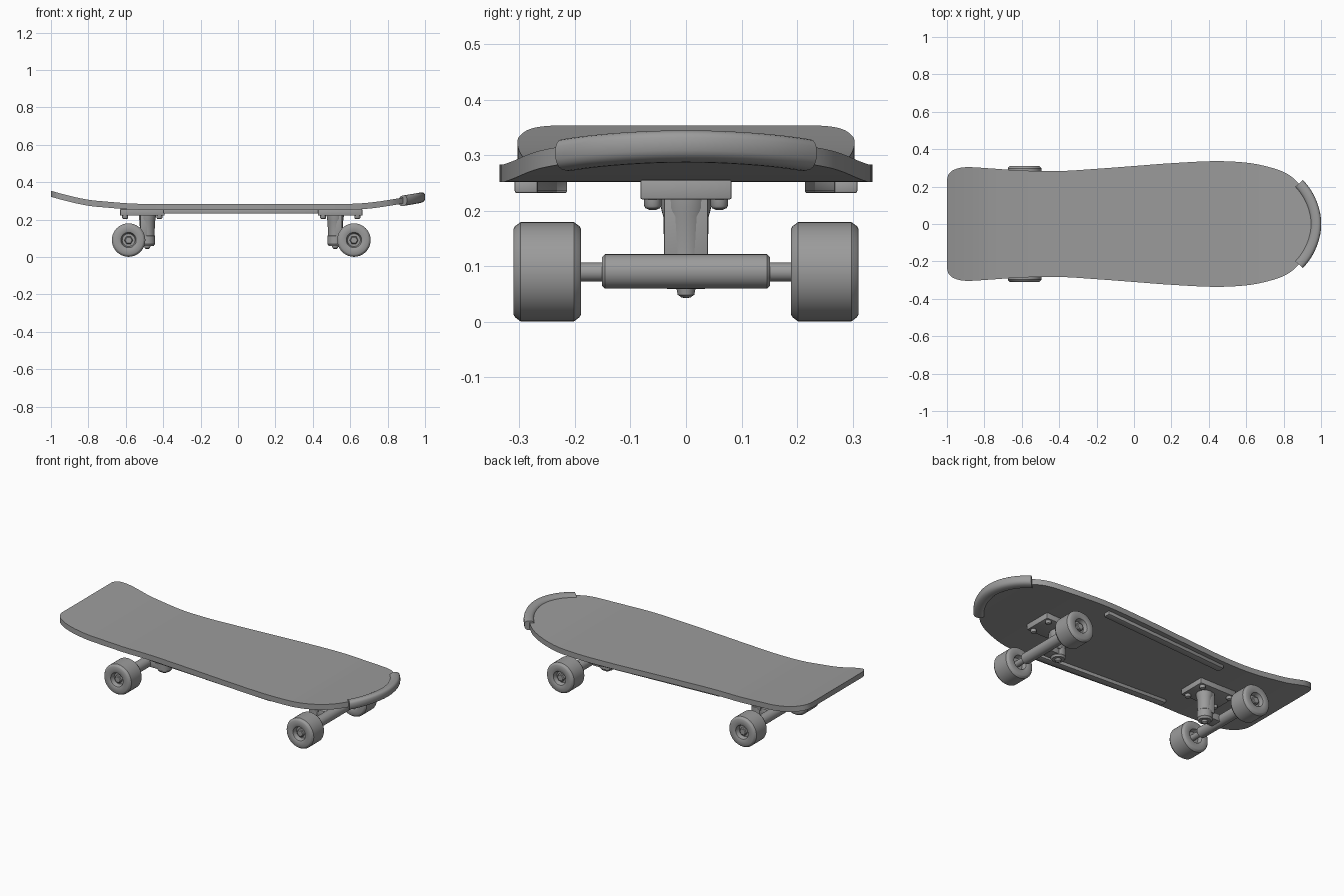
import bpy, bmesh
from math import cos, sin, pi, copysign
from mathutils import Vector

if "Cube" in bpy.data.objects:
    bpy.data.objects.remove(bpy.data.objects["Cube"])

grey = bpy.data.materials.new("dark_grey")
grey.diffuse_color = (.33, .33, .33, 1)
grey.use_nodes = True
grey.node_tree.nodes["Principled BSDF"].inputs["Base Color"].default_value = grey.diffuse_color


def make(name, verts, faces, angle=35, bevel=0):
    me = bpy.data.meshes.new(name)
    me.from_pydata(verts, [], faces)
    bm = bmesh.new()
    bm.from_mesh(me)
    bmesh.ops.remove_doubles(bm, verts=bm.verts, dist=1e-5)
    bmesh.ops.recalc_face_normals(bm, faces=bm.faces)
    if bevel:
        bmesh.ops.bevel(bm, geom=list(bm.edges), offset=bevel, segments=2,
                        affect='EDGES', profile=0.5)
    bm.to_mesh(me)
    bm.free()
    me.materials.append(grey)
    ob = bpy.data.objects.new(name, me)
    bpy.context.collection.objects.link(ob)
    bpy.ops.object.select_all(action='DESELECT')
    ob.select_set(True)
    bpy.context.view_layer.objects.active = ob
    bpy.ops.object.shade_smooth_by_angle(angle=angle * pi / 180)
    return ob


def skin(name, rings, cap=True, closed=False, **kw):
    """Bridge equal-length closed rings into a tube."""
    n = len(rings[0])
    m = len(rings)
    verts = [v for r in rings for v in r]
    faces = [(i * n + j, i * n + (j + 1) % n, (i + 1) % m * n + (j + 1) % n, (i + 1) % m * n + j)
             for i in range(m if closed else m - 1) for j in range(n)]
    if cap and not closed:
        faces += [tuple(range(n)), tuple(range((m - 1) * n, m * n))]
    return make(name, verts, faces, **kw)


def lathe(name, profile, centre, axis, n=32, closed=False):
    """Revolve (radius, height) points around the Y or Z axis."""
    rings = []
    for r, h in profile:
        ring = []
        for k in range(n):
            a, b = r * cos(2 * pi * k / n), r * sin(2 * pi * k / n)
            off = (a, h, b) if axis == 'Y' else (a, b, h)
            ring.append(Vector(centre) + Vector(off))
        rings.append(ring)
    return skin(name, rings, closed=closed)


def box(name, x0, x1, y0, y1, z0, z1, bevel=0.003):
    rings = [[(x, y0, z0), (x, y1, z0), (x, y1, z1), (x, y0, z1)] for x in (x0, x1)]
    return skin(name, rings, bevel=bevel)


def spline(pts, steps):
    out = []
    for i in range(1, len(pts) - 2):
        p0, p1, p2, p3 = [Vector(p) for p in pts[i - 1:i + 3]]
        for k in range(steps):
            t = k / steps
            out.append(0.5 * (2 * p1 + (p2 - p0) * t + (2 * p0 - 5 * p1 + 4 * p2 - p3) * t * t
                              + (3 * p1 - p0 - 3 * p2 + p3) * t ** 3))
    return out + [Vector(pts[-2])]


# Deck: half-width outline along x and kicked-up height profile
outline = spline([(-1, .20), (-1, .235), (-.988, .27), (-.955, .293), (-.89, .304), (-.75, .296),
                  (-.6, .286), (-.4, .283), (-.2, .295), (0, .31), (.2, .325), (.43, .336),
                  (.6, .328), (.72, .305), (.81, .273), (.87, .228), (.925, .16), (.96, .08),
                  (.972, 0), (.96, -.08)], 5)
heights = spline([(-1.1, .385), (-1, .354), (-.9, .327), (-.8, .306), (-.7, .296), (-.57, .286),
                  (-.45, .284), (0, .284), (.5, .284), (.62, .285), (.73, .294), (.86, .314),
                  (1, .338), (1.1, .355)], 4)


def top(x):
    for a, b in zip(heights, heights[1:]):
        if x <= b.x:
            return a.y + (b.y - a.y) * (x - a.x) / (b.x - a.x)
    return heights[-1].y


T = .032
rings = []
for x, w in outline:
    w, z = max(w, 1e-3), top(x)
    rings.append([(x, -w, z - T), (x, w, z - T), (x, w, z), (x, -w, z)])
skin("deck", rings)

# Nose guard: rounded section swept round the front rim
half = [p for p in outline if p.x > .8 and p.y < .228]
path = [Vector((p.x, p.y)) for p in half] + [Vector((p.x, -p.y)) for p in reversed(half[:-1])]
rings = []
for i, p in enumerate(path):
    t = (path[min(i + 1, len(path) - 1)] - path[max(i - 1, 0)]).normalized()
    nrm = Vector((-t.y, t.x))
    ring = []
    for k in range(20):
        a = 2 * pi * k / 20
        c, s = [copysign(abs(v) ** .75, v) for v in (cos(a), sin(a))]
        q = p + nrm * c * .029
        ring.append((q.x, q.y, top(q.x) - .017 + s * .028))
    rings.append(ring)
skin("nose_guard", rings)

# Rails under both edges, following the widening deck
for sgn, side in ((1, "left"), (-1, "right")):
    rings = []
    for x, y in ((-.4, .235), (.43, .288)):
        a, b = sgn * (y - .021), sgn * (y + .021)
        rings.append([(x, a, .232), (x, b, .232), (x, b, .256), (x, a, .256)])
    skin("rail_" + side, rings, bevel=.004)

# Trucks: u runs from the axle towards the board's middle
wheel_half = [(.016, .034), (.034, .034), (.041, .058), (.046, .061), (.077, .061), (.082, .058),
              (.0895, .048)]
wheel_profile = wheel_half + [(r, -h) for r, h in reversed(wheel_half)]
for name, x0, s in (("rear", -.585, 1), ("front", .62, -1)):
    def X(u):
        return x0 + s * u
    box(name + "_base_plate", X(-.045), X(.193), -.082, .082, .221, .256)
    # upright bracket and round kingpin column with its nut
    box(name + "_bracket", X(.064), X(.1), -.04, .04, .1, .24)
    lathe(name + "_kingpin",
          [(.001, .043), (.008, .044), (.015, .049), (.017, .059), (.034, .059), (.038, .065),
           (.039, .12), (.041, .19), (.045, .205), (.046, .23)], (X(.1), 0, 0), 'Z')
    # hanger barrel, arm and eye
    lathe(name + "_hanger", [(.026, -.151), (.031, -.146), (.031, .146), (.026, .151)],
          (x0, 0, .091), 'Y')
    box(name + "_hanger_arm", X(0), X(.1), -.034, .034, .07, .112)
    lathe(name + "_hanger_eye", [(.038, .066), (.042, .07), (.042, .112), (.038, .116)],
          (X(.1), 0, 0), 'Z')
    lathe(name + "_axle", [(.017, -.285), (.017, .285)], (x0, 0, .09), 'Y', 20)
    # mounting bolts
    for u in (-.018, .165):
        for y in (-.06, .06):
            lathe(name + "_bolt", [(.006, .202), (.013, .205), (.016, .21), (.016, .225)],
                  (X(u), y, 0), 'Z', 16)
    # wheels and axle nuts
    for y in (-1, 1):
        lathe(name + "_wheel", wheel_profile, (x0, y * .25, .0905), 'Y', 40, closed=True)
        lathe(name + "_axle_nut", [(.023, -.008), (.023, .008), (.018, .012)] if y > 0 else
              [(.018, -.012), (.023, -.008), (.023, .008)], (x0, y * .29, .09), 'Y', 6)
